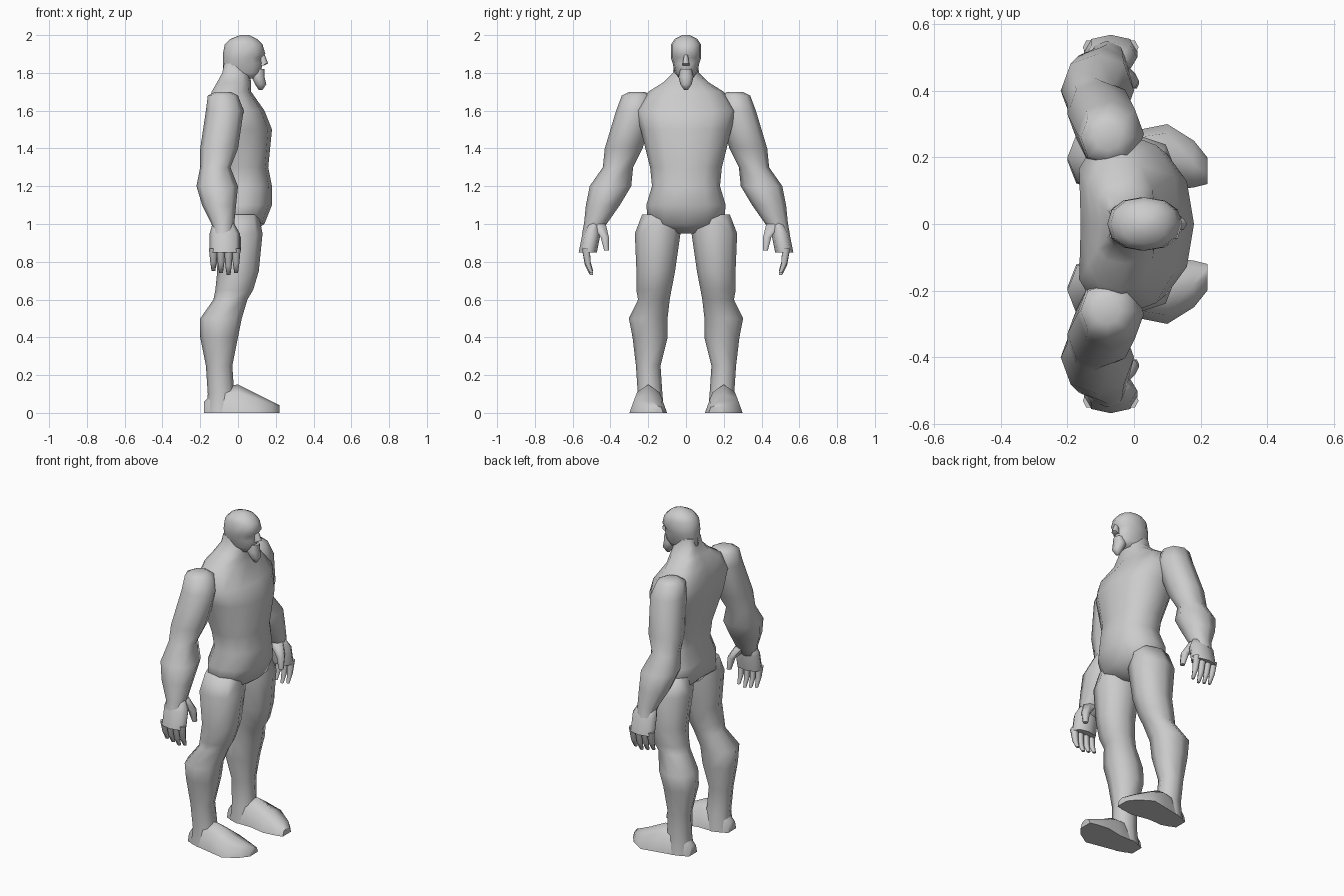
import bpy
import bmesh
from math import cos, sin, tau, radians

cube = bpy.data.objects.get("Cube")
if cube:
    bpy.data.objects.remove(cube, do_unlink=True)

# One plain colour for the whole figure
grey = bpy.data.materials.new("plain grey")
grey.use_nodes = True
colour = (.6, .6, .6, 1)
grey.diffuse_color = colour
grey.node_tree.nodes["Principled BSDF"].inputs["Base Color"].default_value = colour


def signed_power(value, exponent):
    return abs(value) ** exponent * (1 if value >= 0 else -1)


def upright(across, side, height):
    return (across, side, height)


def along_ground(side, height, forward):
    """Rings stacked towards the toes, cut flat at the sole."""
    return (forward, side, max(height, 0))


def loft(name, rings, sides=8, place=upright, back_bend=.9, groove=0, mirror=False):
    """Skin a stack of rings: (position, centre_a, centre_b, radius_a, radius_b)."""
    bm = bmesh.new()
    loops = []
    for position, centre_a, centre_b, radius_a, radius_b in rings:
        loop = []
        for step in range(sides):
            c, s = cos(tau * step / sides), sin(tau * step / sides)
            bend = .9 if c > 0 else back_bend
            a = centre_a + radius_a * signed_power(c, bend)
            b = centre_b + radius_b * signed_power(s, bend)
            if step == sides // 2:
                a += groove
            loop.append(bm.verts.new(place(a, b, position)))
        loops.append(loop)
    for low, high in zip(loops, loops[1:]):
        for step in range(sides):
            following = (step + 1) % sides
            bm.faces.new((low[step], low[following], high[following], high[step]))
    bm.faces.new(loops[0][::-1])
    bm.faces.new(loops[-1])
    bmesh.ops.remove_doubles(bm, verts=bm.verts, dist=.001)
    bmesh.ops.recalc_face_normals(bm, faces=bm.faces)
    mesh = bpy.data.meshes.new(name)
    bm.to_mesh(mesh)
    bm.free()
    mesh.materials.append(grey)
    obj = bpy.data.objects.new(name, mesh)
    bpy.context.collection.objects.link(obj)
    bpy.ops.object.select_all(action='DESELECT')
    obj.select_set(True)
    bpy.context.view_layer.objects.active = obj
    bpy.ops.object.shade_smooth_by_angle(angle=radians(70))
    if mirror:
        modifier = obj.modifiers.new("Mirror", 'MIRROR')
        modifier.use_axis = (False, True, False)


def central(rows):
    """Rings on the middle plane from (height, back, front, half_width)."""
    return [(height, (back + front) / 2, 0, (front - back) / 2, half_width)
            for height, back, front, half_width in rows]


def limb(rows, flatness=1):
    """Rings from (height, x, y, radius), narrowed sideways by flatness."""
    return [(height, x, y, radius, radius * flatness)
            for height, x, y, radius in rows]


# Trunk from crotch to neck, with a groove down the spine
loft("torso", central([
    (.95, -.07, .07, .05),
    (1, -.13, .14, .2),
    (1.1, -.13, .18, .21),
    (1.2, -.1, .18, .18),
    (1.3, -.11, .16, .19),
    (1.5, -.17, .18, .24),
    (1.6, -.18, .14, .27),
    (1.7, -.15, .07, .2),
    (1.75, -.12, .07, .12),
    (1.8, -.09, .06, .07),
    (1.85, -.08, .05, .06),
]), sides=12, back_bend=.7, groove=.02)

# Head, nose and pointed beard
loft("head", central([
    (1.77, -.05, .1, .04),
    (1.8, -.08, .12, .06),
    (1.85, -.08, .13, .07),
    (1.88, -.08, .125, .08),
    (1.9, -.08, .145, .08),
    (1.95, -.07, .13, .08),
    (1.98, -.04, .1, .06),
    (2, .01, .06, .02),
]), sides=12)
loft("nose", central([
    (1.84, .11, .14, .02),
    (1.85, .11, .16, .02),
    (1.9, .11, .14, .01),
]), sides=6)
loft("goatee", central([
    (1.71, .11, .13, .01),
    (1.74, .09, .15, .03),
    (1.78, .07, .14, .04),
    (1.82, .08, .14, .03),
]))

# Shoulder to wrist
loft("arm", limb([
    (1.7, -.08, .26, .04),
    (1.68, -.08, .26, .08),
    (1.6, -.07, .27, .1),
    (1.4, -.1, .33, .1),
    (1.3, -.12, .36, .08),
    (1.2, -.11, .4, .11),
    (1.1, -.1, .44, .09),
    (1, -.08, .48, .06),
    (.95, -.08, .5, .05),
]), mirror=True)

# Palm, four curled fingers and thumb
loft("palm", limb([
    (1.02, -.08, .48, .05),
    (.95, -.07, .5, .08),
    (.85, -.07, .52, .08),
], flatness=.6), mirror=True)
fingers = ("little_finger", "ring_finger", "middle_finger", "index_finger")
for index, name in enumerate(fingers):
    x = -.13 + .04 * index
    tip = .73 + .01 * abs(index - 2)
    loft(name, limb([
        (tip, x, .5, .01),
        (tip + .05, x, .52, .017),
        (.87, x, .53, .024),
    ]), sides=6, mirror=True)
loft("thumb", limb([
    (.86, 0, .42, .015),
    (.93, -.01, .43, .025),
    (1, -.06, .46, .04),
]), sides=6, mirror=True)

# Hip to heel
loft("leg", limb([
    (1.05, 0, .13, .11),
    (.95, 0, .15, .13),
    (.75, 0, .16, .11),
    (.65, -.02, .17, .1),
    (.6, -.04, .17, .09),
    (.5, -.09, .2, .11),
    (.4, -.1, .19, .1),
    (.25, -.1, .2, .07),
    (.1, -.09, .19, .07),
    (0, -.09, .19, .08),
], flatness=.93), mirror=True)

# Flat soled foot, widest at the ball: (forward, y, half_width, top)
foot = [
    (-.18, .19, .04, .06),
    (-.1, .19, .07, .14),
    (0, .2, .08, .15),
    (.1, .2, .1, .1),
    (.18, .18, .07, .06),
    (.22, .16, .04, .04),
]
loft("foot", [(forward, y, 0, half_width, top) for forward, y, half_width, top in foot],
     place=along_ground, mirror=True)
